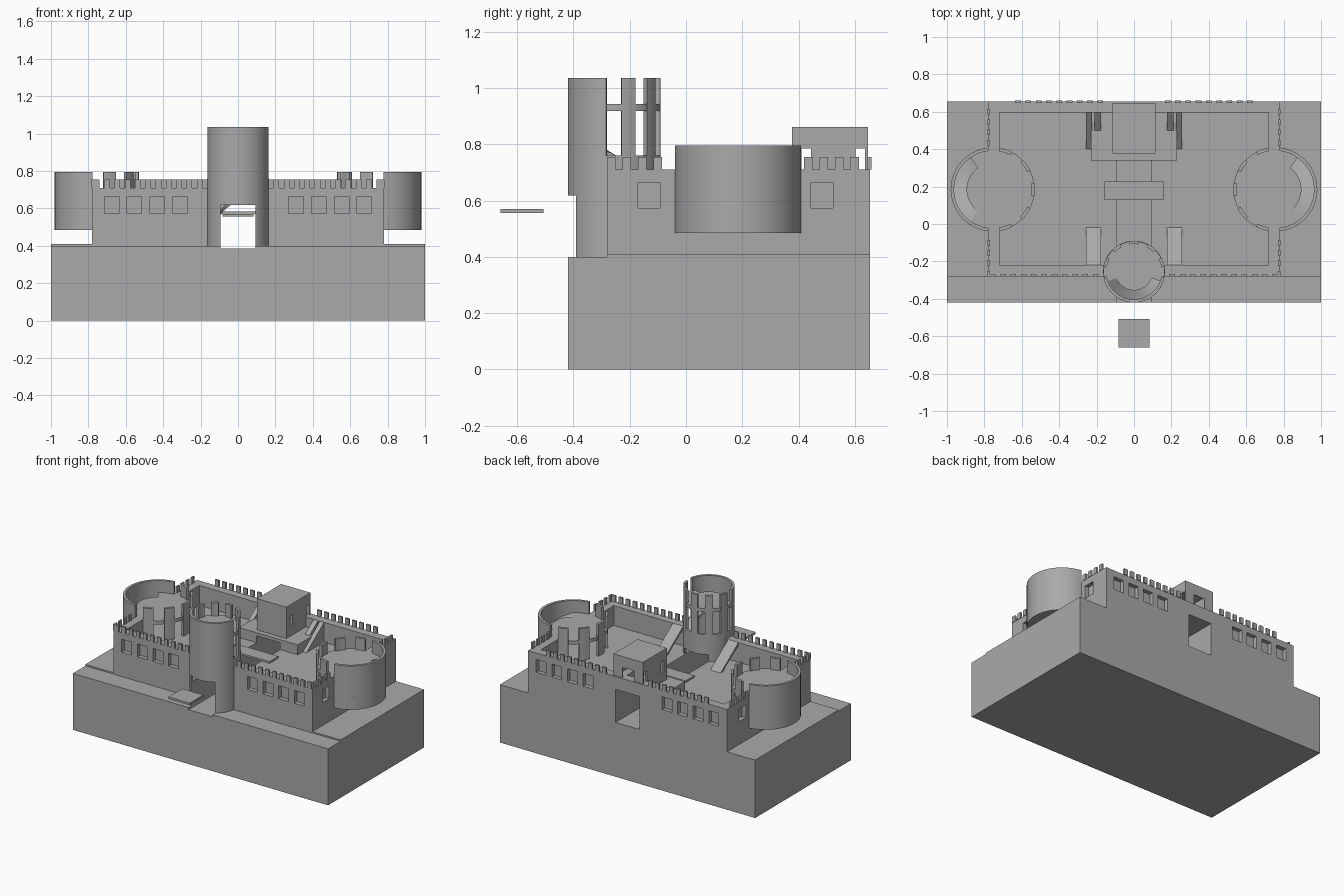
import bpy, bmesh
from math import sin, cos, radians

cube = bpy.data.objects.get("Cube")
if cube:
    bpy.data.objects.remove(cube, do_unlink=True)

stone = bpy.data.materials.new("grey_stone")
stone.use_nodes = True
GREY = (0.4, 0.4, 0.4, 1)
stone.diffuse_color = GREY
for node in stone.node_tree.nodes:
    if node.type == "BSDF_PRINCIPLED":
        node.inputs["Base Color"].default_value = GREY

# Key levels and sizes
GROUND, FLOOR, WALK = 0.41, 0.57, 0.71
FRONT, BACK, HALF = -0.28, 0.655, 0.78
GATE_Y, GATE_R, GATE_IN, GATE_TOP = -0.255, 0.165, 0.148, 1.035
SIDE_X, SIDE_Y, SIDE_R, SIDE_IN, SIDE_TOP = 0.755, 0.185, 0.225, 0.207, 0.795


def finish(name, bm, smooth=False):
    bmesh.ops.recalc_face_normals(bm, faces=bm.faces)
    mesh = bpy.data.meshes.new(name)
    bm.to_mesh(mesh)
    bm.free()
    mesh.materials.append(stone)
    ob = bpy.data.objects.new(name, mesh)
    bpy.context.collection.objects.link(ob)
    if smooth:
        smooth_edges(ob)
    return ob


def activate(ob):
    bpy.ops.object.select_all(action="DESELECT")
    ob.select_set(True)
    bpy.context.view_layer.objects.active = ob


def smooth_edges(ob):
    activate(ob)
    bpy.ops.object.shade_smooth_by_angle(angle=radians(30))


def box(name, x, y, z):
    bm = bmesh.new()
    bmesh.ops.create_cube(bm, size=1)
    for v in bm.verts:
        v.co = [r[0] if c < 0 else r[1] for c, r in zip(v.co, (x, y, z))]
    return finish(name, bm)


def ring(name, centre, radii, z, start=0, sweep=360, drop=0, smooth=True):
    """Ring sector; a drop turns it into a spiral ramp."""
    bm = bmesh.new()
    n = max(3, round(abs(sweep) / 5))
    closed = sweep == 360
    rows = []
    for i in range(n if closed else n + 1):
        a = radians(start + sweep * i / n)
        fall = drop * i / n
        corners = ((radii[0], z[0]), (radii[1], z[0]), (radii[1], z[1]), (radii[0], z[1]))
        rows.append([bm.verts.new((centre[0] + r * cos(a), centre[1] + r * sin(a), h - fall))
                     for r, h in corners])
    for i in range(n):
        p, q = rows[i], rows[(i + 1) % len(rows)]
        for k in range(4):
            m = (k + 1) % 4
            bm.faces.new((p[k], p[m], q[m], q[k]))
    if not closed:
        bm.faces.new(rows[0])
        bm.faces.new(rows[-1])
    return finish(name, bm, smooth)


def drum(name, centre, r, z, smooth=True):
    bm = bmesh.new()
    bmesh.ops.create_cone(bm, cap_ends=True, segments=72, radius1=r, radius2=r, depth=z[1] - z[0])
    bmesh.ops.translate(bm, verts=bm.verts, vec=(centre[0], centre[1], (z[0] + z[1]) / 2))
    return finish(name, bm, smooth)


def prism(name, x, profile):
    """Extrude a y-z outline along x."""
    bm = bmesh.new()
    face = bm.faces.new([bm.verts.new((x[0], y, z)) for y, z in profile])
    out = bmesh.ops.extrude_face_region(bm, geom=[face])["geom"]
    bmesh.ops.translate(bm, verts=[v for v in out if isinstance(v, bmesh.types.BMVert)],
                        vec=(x[1] - x[0], 0, 0))
    return finish(name, bm)


def cut(ob, cutter):
    mod = ob.modifiers.new("cut", "BOOLEAN")
    mod.operation, mod.solver, mod.object = "DIFFERENCE", "EXACT", cutter
    activate(ob)
    bpy.ops.object.modifier_apply(modifier=mod.name)
    bpy.data.objects.remove(cutter, do_unlink=True)


def cut_tunnel(ob):
    cut(ob, box("tunnel_cutter", (-0.093, 0.093), (-0.8, 0.8), (0.385, 0.618)))


# Rock base, terrace and castle block with its sunken courtyard
base = box("rock_base", (-1, 1), (-0.42, BACK), (0, 0.4))
terrace = box("terrace", (-1, 1), (FRONT, BACK), (0.4, GROUND))
castle = box("castle_walls", (-HALF, HALF), (FRONT, BACK), (GROUND, WALK))
cut(castle, box("court_cutter", (-0.72, 0.72), (-0.22, 0.595), (FLOOR, 1)))
cut(castle, drum("gate_cutter", (0, GATE_Y), GATE_IN, (FLOOR, 1), False))
for s in (-1, 1):
    cut(castle, drum("side_cutter", (s * SIDE_X, SIDE_Y), SIDE_IN, (FLOOR, 1), False))
for ob in (base, terrace, castle):
    cut_tunnel(ob)

# Recessed windows
DEPTH, SILL, HEAD, W = 0.03, 0.573, 0.664, 0.039
for s in (-1, 1):
    for i in range(4):
        x = s * (0.31 + 0.122 * i)
        for y in (FRONT, BACK):
            cut(castle, box("window_cutter", (x - W, x + W), (y - DEPTH, y + DEPTH), (SILL, HEAD)))
    for y in (-0.132, 0.483):
        cut(castle, box("window_cutter", (s * HALF - DEPTH, s * HALF + DEPTH), (y - W, y + W), (SILL, HEAD)))
smooth_edges(castle)

# Battlements along the outer wall edges
TOOTH, PITCH, THICK = 0.015, 0.055, 0.006
for s in (-1, 1):
    for count, y, first in ((11, FRONT + THICK, 0.205), (9, BACK - 0.001, 0.18)):
        for i in range(count):
            x = s * (first + PITCH * i)
            box("battlement", (x - TOOTH, x + TOOTH), (y - THICK, y + THICK), (WALK, 0.754))
    for first, count in ((-0.265, 4), (0.435, 4)):
        for i in range(count):
            y = first + PITCH * i
            x = s * (HALF - THICK / 2)
            box("battlement", (x - THICK, x + THICK), (y - TOOTH, y + TOOTH), (WALK, 0.754))

# Gate tower: plinth, lower wall, front shield, rear posts, upper deck and spiral ramp
gate = (0, GATE_Y)
plinth = drum("gate_plinth", gate, GATE_R, (0.4, FLOOR), False)
lower = ring("gate_lower_wall", gate, (GATE_IN, GATE_R), (FLOOR, 0.76), smooth=False)
for ob in (plinth, lower):
    cut_tunnel(ob)
    smooth_edges(ob)
ring("gate_shield", gate, (GATE_IN, GATE_R), (0.76, GATE_TOP), 190, 160)
for i in range(5):
    ring("gate_post", gate, (GATE_IN, GATE_R), (0.76, GATE_TOP), 9 + 36 * i, 18)
drum("gate_deck", gate, 0.1, (0.918, 0.943))
ring("gate_deck_edge", gate, (0.1, GATE_R - 0.002), (0.918, 0.943), -20, 220)
ring("gate_spiral_ramp", gate, (0.1, GATE_IN), (0.923, 0.943), 200, 330, 0.37)

# Side towers: hanging floor, outer shield, inner posts, deck and ramp
for s in (-1, 1):
    c = (s * SIDE_X, SIDE_Y)
    out = 0 if s > 0 else 180
    drum("side_tower_floor", c, SIDE_R, (0.485, FLOOR))
    ring("side_tower_shield", c, (SIDE_IN, SIDE_R), (FLOOR, SIDE_TOP), out - 84, 168)
    for i in range(-2, 3):
        ring("side_tower_post", c, (SIDE_IN, SIDE_R), (FLOOR, SIDE_TOP), out + 171 + 36 * i, 18)
    drum("side_tower_deck", c, 0.14, (0.685, WALK))
    ring("side_tower_deck_edge", c, (0.14, SIDE_R - 0.002), (0.685, WALK), out + 55, 250)
    ring("side_tower_ramp", c, (0.14, SIDE_IN), (0.69, WALK), out - s * 55, s * 115, 0.135)

# Rear platform and hall
platform = box("rear_platform", (-0.23, 0.23), (0.34, 0.6), (FLOOR, 0.64))
cut_tunnel(platform)
hall = box("rear_hall", (-0.115, 0.115), (0.377, 0.647), (0.64, 0.862))
cut(hall, box("hall_cutter", (-0.1, 0.1), (0.392, 0.642), (WALK, 0.845)))
cut(hall, box("door_cutter", (-0.045, 0.045), (0.5, 0.7), (0.66, 0.785)))
for y in (0.41, 0.602):
    cut(hall, box("slot_cutter", (-0.2, 0.2), (y, y + 0.034), (WALK, 0.785)))

# Ramps from the wall walk down to the courtyard and platform
for s in (-1, 1):
    prism("front_ramp", (s * 0.176, s * 0.257),
          [(-0.22, WALK), (-0.02, FLOOR), (-0.045, FLOOR), (-0.22, 0.69)])
    prism("rear_ramp", (s * 0.225, s * 0.257), [(0.597, WALK), (0.4, FLOOR), (0.597, FLOOR)])
    prism("platform_ramp", (s * 0.176, s * 0.21), [(0.597, WALK), (0.5, 0.64), (0.597, 0.64)])

# Bridge over the trench and the lowered drawbridge
box("court_bridge", (-0.157, 0.157), (0.128, 0.228), (FLOOR, 0.583))
box("drawbridge", (-0.083, 0.083), (-0.66, -0.507), (0.556, FLOOR))
